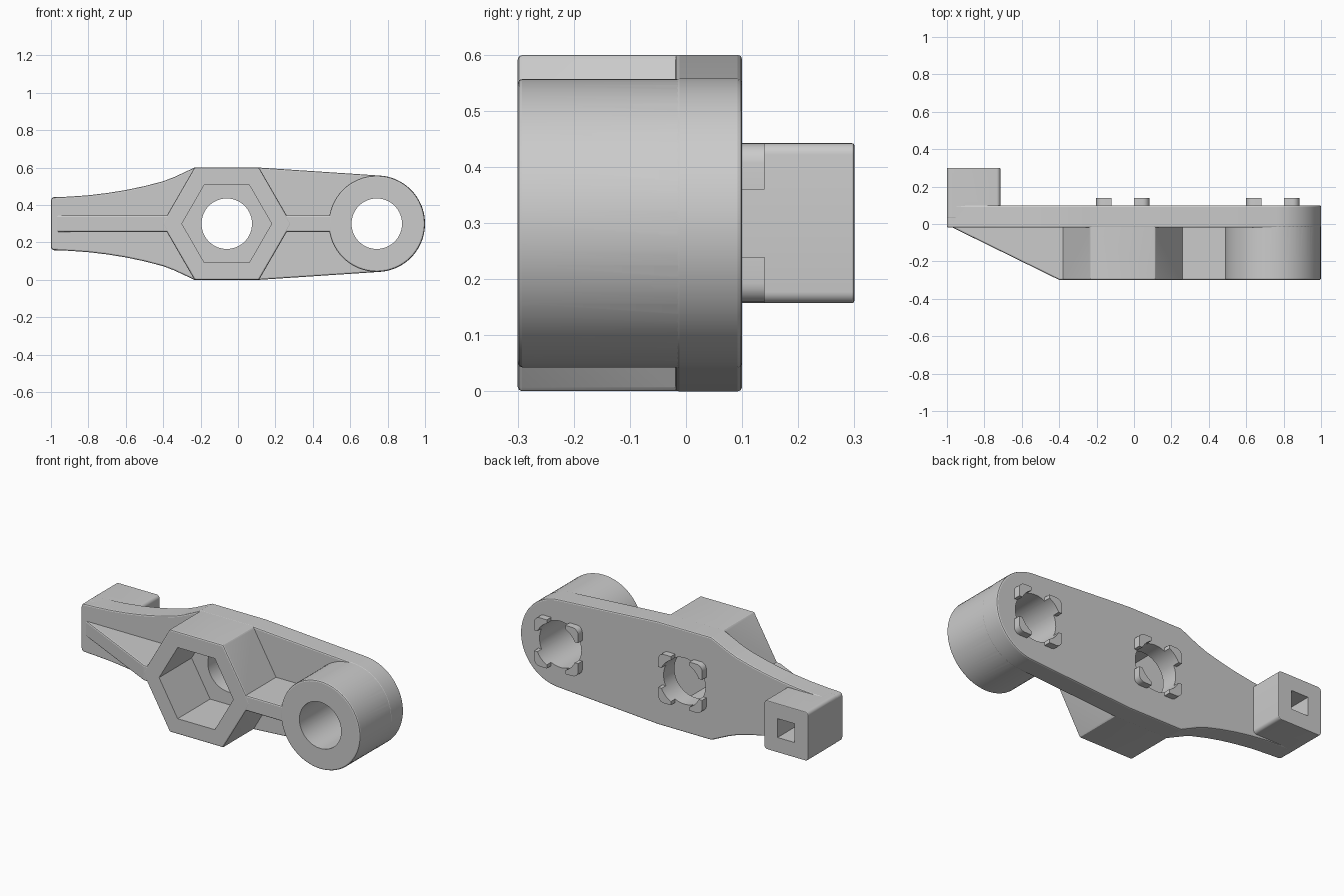
import bpy, bmesh
from math import cos, sin, pi, radians

if "Cube" in bpy.data.objects:
    bpy.data.objects.remove(bpy.data.objects["Cube"])

CZ = 0.3                      # height of the symmetry plane
HEX_X, EYE_X = -0.06, 0.742   # centres of the two bosses


def prism(name, pts, lo, hi, axis='Y', bevel=0.0):
    """Extrude a profile: (x, z offset) along y, or (x, y) along z."""
    bm = bmesh.new()

    def place(p, t):
        return (p[0], t, CZ + p[1]) if axis == 'Y' else (p[0], p[1], t)
    a = [bm.verts.new(place(p, lo)) for p in pts]
    b = [bm.verts.new(place(p, hi)) for p in pts]
    bm.faces.new(a)
    bm.faces.new(b)
    for i in range(len(pts)):
        j = (i + 1) % len(pts)
        bm.faces.new((a[i], a[j], b[j], b[i]))
    bmesh.ops.recalc_face_normals(bm, faces=bm.faces)
    me = bpy.data.meshes.new(name)
    bm.to_mesh(me)
    bm.free()
    ob = bpy.data.objects.new(name, me)
    bpy.context.collection.objects.link(ob)
    if bevel:
        m = ob.modifiers.new("Bevel", 'BEVEL')
        m.width, m.segments = bevel, 2
        m.limit_method, m.angle_limit = 'ANGLE', radians(40)
        apply(ob, m)
    return ob


def apply(ob, mod):
    with bpy.context.temp_override(object=ob, active_object=ob, selected_objects=[ob]):
        bpy.ops.object.modifier_apply(modifier=mod.name)


def combine(ob, other, op):
    m = ob.modifiers.new("Bool", 'BOOLEAN')
    m.operation, m.solver, m.object = op, 'EXACT', other
    apply(ob, m)
    bpy.data.objects.remove(other)


def arc(cx, cz, r, a0, a1, n):
    return [(cx + r * cos(radians(a0 + (a1 - a0) * i / n)),
             cz + r * sin(radians(a0 + (a1 - a0) * i / n))) for i in range(n + 1)]


def circle(cx, r, n=64):
    return [(cx + r * cos(2 * pi * i / n), r * sin(2 * pi * i / n)) for i in range(n)]


def rect(x0, x1, h, r):
    """Rectangle of half height h with rounded corners."""
    return (arc(x1 - r, h - r, r, 0, 90, 6) + arc(x0 + r, h - r, r, 90, 180, 6)
            + arc(x0 + r, r - h, r, 180, 270, 6) + arc(x1 - r, r - h, r, 270, 360, 6))


# back plate, waisted on the left and round on the right
top = arc(-0.98, 0.121, 0.02, 180, 90, 6) + [
    (-0.9, 0.145), (-0.8, 0.152), (-0.7, 0.164), (-0.6, 0.180),
    (-0.5, 0.201), (-0.4, 0.227), (-0.34, 0.25), (-0.233, 0.3), (0.113, 0.3)]
bottom = [(x, -z) for x, z in reversed(top)]
body = prism("lever_arm", top + arc(EYE_X, 0, 0.258, 86, -86, 40) + bottom,
             -0.02, 0.1, bevel=0.008)

# hexagonal boss and round eye boss
combine(body, prism("hex_boss", circle(HEX_X, 0.3459, 6), -0.3, 0.08, bevel=0.008), 'UNION')
combine(body, prism("eye_boss", circle(EYE_X, 0.257), -0.3, 0.08, bevel=0.008), 'UNION')

# stiffening ribs: sloped on the left, level on the right
wedge = [(-0.985, -0.012), (-0.4, -0.299), (-0.31, -0.299), (-0.31, 0.01), (-0.985, 0.01)]
level = [(0.2, -0.299), (0.55, -0.299), (0.55, 0.01), (0.2, 0.01)]
for name, pts in (("left_rib", wedge), ("right_rib", level)):
    combine(body, prism(name, pts, CZ - 0.045, CZ + 0.045, 'Z', bevel=0.008), 'UNION')

# end block on the back
combine(body, prism("end_block", rect(-0.9995, -0.715, 0.1425, 0.02), 0.03, 0.3, bevel=0.004), 'UNION')

# four raised lugs around each hole
for cx in (HEX_X, EYE_X):
    for sx in (-1, 1):
        for sz in (-1, 1):
            prof = [(0.06, 0.06), (0.142, 0.06)] + arc(0.107, 0.107, 0.035, 0, 90, 5) + [(0.06, 0.142)]
            combine(body, prism("lug", [(cx + sx * x, sz * z) for x, z in prof], 0.085, 0.14), 'UNION')

# hex pocket, through holes and square socket
cuts = [(circle(HEX_X, 0.24, 6), -0.4, 0.0),
        (circle(HEX_X, 0.135), -0.4, 0.3),
        (circle(EYE_X, 0.135), -0.4, 0.3),
        ([(-0.912, -0.055), (-0.802, -0.055), (-0.802, 0.055), (-0.912, 0.055)], 0.12, 0.4)]
for pts, lo, hi in cuts:
    combine(body, prism("cutter", pts, lo, hi), 'DIFFERENCE')

bpy.context.view_layer.objects.active = body
body.select_set(True)
bpy.ops.object.shade_smooth_by_angle(angle=radians(20))
